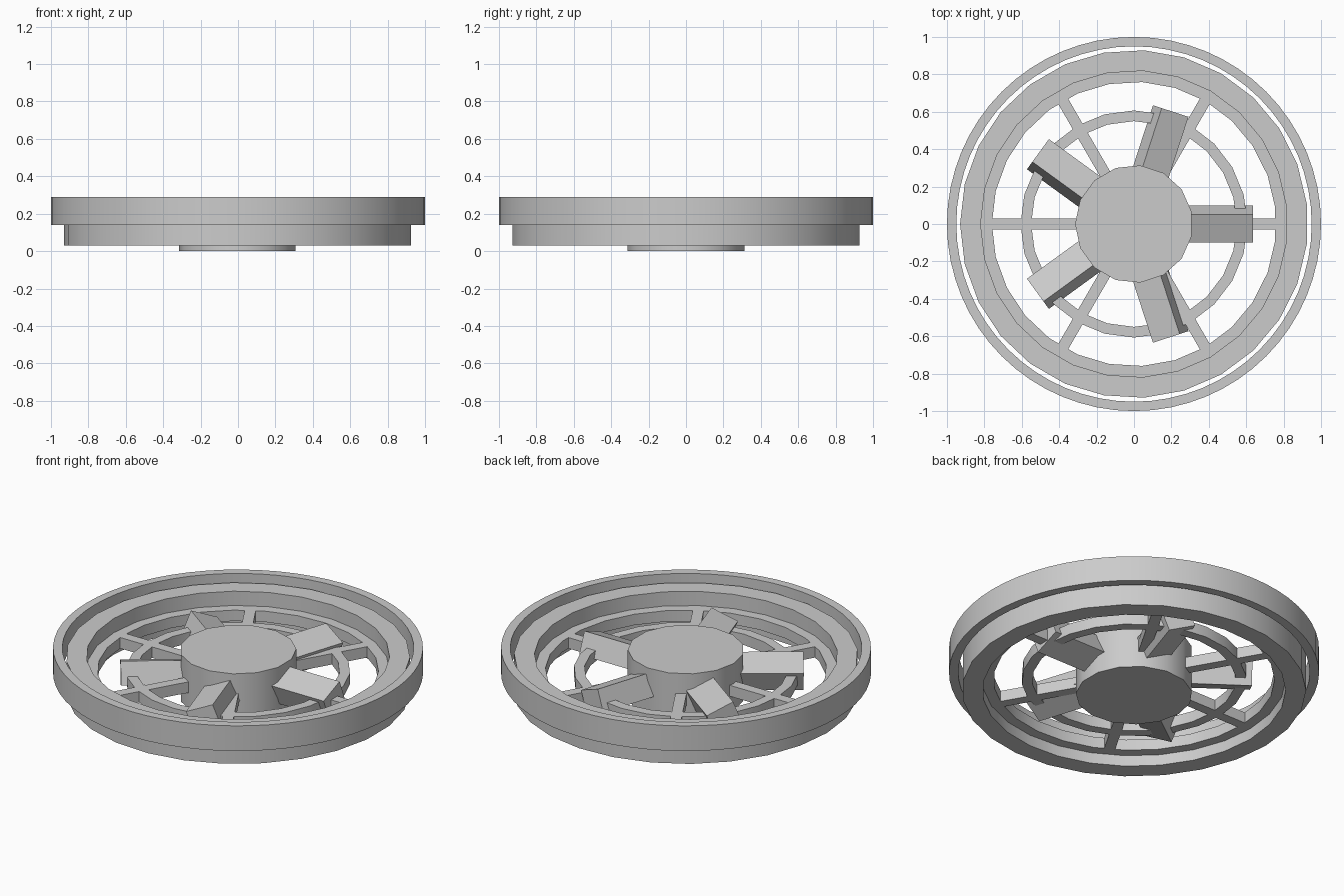
import bpy
import bmesh
from math import cos, sin, pi, radians
from mathutils import Matrix

cube = bpy.data.objects.get("Cube")
if cube:
    bpy.data.objects.remove(cube, do_unlink=True)

# Single plain grey finish
grey = bpy.data.materials.new("plain_grey")
grey.use_nodes = True
COLOUR = (0.6, 0.6, 0.6, 1)
grey.diffuse_color = COLOUR
grey.node_tree.nodes["Principled BSDF"].inputs["Base Color"].default_value = COLOUR


def finish(name, bm, smooth=True):
    """Turn a bmesh into a named, shaded object."""
    bmesh.ops.recalc_face_normals(bm, faces=bm.faces)
    mesh = bpy.data.meshes.new(name)
    bm.to_mesh(mesh)
    bm.free()
    mesh.materials.append(grey)
    if smooth:
        mesh.shade_smooth()
        mesh.set_sharp_from_angle(angle=radians(35))
    obj = bpy.data.objects.new(name, mesh)
    bpy.context.collection.objects.link(obj)
    return obj


def ring(name, profile, sides):
    """Lathe a closed (radius, height) profile about the z axis."""
    bm = bmesh.new()
    loops = []
    for i in range(sides):
        a = pi + 2 * pi * i / sides
        loops.append([bm.verts.new((r * cos(a), r * sin(a), z)) for r, z in profile])
    n = len(profile)
    for i in range(sides):
        a, b = loops[i], loops[(i + 1) % sides]
        for j in range(n):
            k = (j + 1) % n
            bm.faces.new((a[j], b[j], b[k], a[k]))
    return finish(name, bm)


def band(inner, outer, low, high):
    return [(inner, low), (outer, low), (outer, high), (inner, high)]


def arm(name, start, end, width, height, z, angle, tilt=0.0):
    """Radial box, rolled about its own length by tilt."""
    bm = bmesh.new()
    size = Matrix.Diagonal((end - start, width, height, 1))
    place = (Matrix.Rotation(angle, 4, "Z")
             @ Matrix.Translation(((start + end) / 2, 0, z))
             @ Matrix.Rotation(tilt, 4, "X"))
    bmesh.ops.create_cube(bm, size=1, matrix=place @ size)
    return finish(name, bm, smooth=False)


# Frame: outer collar, and main rim with a raised inner lip
LOW, HIGH = 0.095, 0.16
ring("outer_collar", band(0.95, 1.0, 0.14, 0.29), 64)
ring("main_rim", [(0.82, 0.03), (0.93, 0.03), (0.93, 0.245), (0.82, 0.245),
                  (0.82, HIGH), (0.76, HIGH), (0.76, LOW), (0.82, LOW)], 27)

# Guard: middle hoop and six spokes
ring("guard_hoop", band(0.55, 0.607, LOW, HIGH), 24)
for i in range(6):
    arm(f"spoke_{i + 1}", 0.25, 0.78, 0.06, HIGH - LOW, (LOW + HIGH) / 2, i * pi / 3)

# Hub
bm = bmesh.new()
bmesh.ops.create_cone(bm, cap_ends=True, segments=15, radius1=0.315, radius2=0.315,
                      depth=0.28, matrix=Matrix.Translation((0, 0, 0.14)))
angle = min((v.co for v in bm.verts), key=lambda c: c.x)
turn = Matrix.Rotation(pi - angle.to_2d().angle_signed((1, 0)), 4, "Z")
bmesh.ops.transform(bm, matrix=turn, verts=bm.verts)
finish("hub", bm)

# Five pitched blades
for i in range(5):
    arm(f"blade_{i + 1}", 0.25, 0.635, 0.162, 0.132, 0.148, i * 2 * pi / 5, radians(22))
